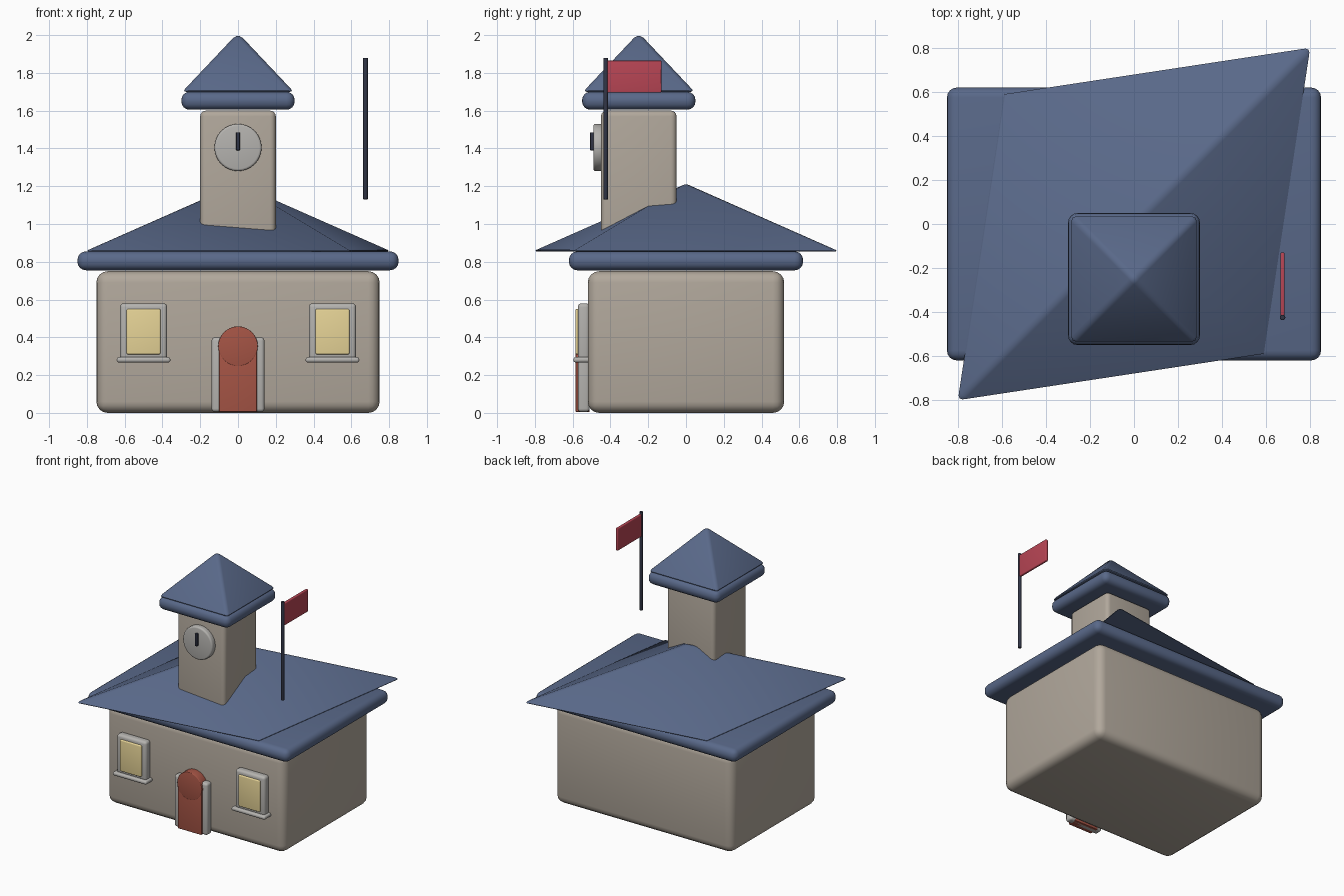
import bpy, bmesh
from math import radians
from mathutils import Matrix

if "Cube" in bpy.data.objects:
    bpy.data.objects.remove(bpy.data.objects["Cube"])


def material(name, r, g, b):
    m = bpy.data.materials.new(name)
    m.diffuse_color = (r, g, b, 1)
    m.use_nodes = True
    m.node_tree.nodes["Principled BSDF"].inputs["Base Color"].default_value = m.diffuse_color
    return m


WALL = material("wall_tan", 0.44, 0.39, 0.33)
ROOF = material("roof_blue", 0.10, 0.14, 0.25)
STONE = material("light_stone", 0.46, 0.45, 0.43)
GLASS = material("window_yellow", 0.80, 0.66, 0.31)
DOOR = material("door_red", 0.38, 0.09, 0.06)
FLAG = material("flag_red", 0.48, 0.06, 0.09)
DARK = material("dark_metal", 0.03, 0.035, 0.06)


def finish(bm, name, mat, bevel, segments=4):
    """Round the hard edges, then make a smooth-shaded object."""
    bmesh.ops.recalc_face_normals(bm, faces=bm.faces[:])
    if bevel:
        hard = [e for e in bm.edges if e.calc_face_angle(0) > radians(35)]
        bmesh.ops.bevel(bm, geom=hard, offset=bevel, segments=segments,
                        profile=0.5, affect='EDGES', clamp_overlap=True)
    me = bpy.data.meshes.new(name)
    bm.to_mesh(me)
    bm.free()
    me.materials.append(mat)
    ob = bpy.data.objects.new(name, me)
    bpy.context.collection.objects.link(ob)
    bpy.ops.object.select_all(action='DESELECT')
    ob.select_set(True)
    bpy.context.view_layer.objects.active = ob
    bpy.ops.object.shade_smooth_by_angle(angle=radians(38))
    return ob


def box(name, x, y, z, mat, bevel=0.01):
    """Box from (min, max) ranges on each axis."""
    bm = bmesh.new()
    bmesh.ops.create_cube(bm, size=1)
    for v in bm.verts:
        v.co = [(r[0] + r[1]) / 2 + c * (r[1] - r[0]) for r, c in zip((x, y, z), v.co)]
    return finish(bm, name, mat, bevel)


def cylinder(name, centre, radius, depth, mat, bevel=0.0, facing_front=False):
    bm = bmesh.new()
    m = Matrix.Translation(centre)
    if facing_front:
        m = m @ Matrix.Rotation(radians(90), 4, 'X')
    bmesh.ops.create_cone(bm, cap_ends=True, segments=32, radius1=radius,
                          radius2=radius, depth=depth, matrix=m)
    return finish(bm, name, mat, bevel, 3)


def pyramid(name, corners, base, apex, mat, bevel):
    bm = bmesh.new()
    ring = [bm.verts.new((x, y, base)) for x, y in corners]
    top = bm.verts.new(apex)
    bm.faces.new(ring[::-1])
    for i in range(4):
        bm.faces.new((ring[i], ring[(i + 1) % 4], top))
    return finish(bm, name, mat, bevel, 3)


# Main building with rounded eave slab and skewed hip roof
box("building_body", (-0.75, 0.75), (-0.52, 0.52), (0, 0.75), WALL, 0.06)
box("eave_slab", (-0.85, 0.85), (-0.62, 0.62), (0.755, 0.855), ROOF, 0.045)
pyramid("main_roof", [(-0.815, -0.815), (0.6, -0.6), (0.815, 0.815), (-0.6, 0.6)],
        0.855, (0, 0, 1.215), ROOF, 0.02)

# Clock tower
box("tower", (-0.2, 0.2), (-0.45, -0.05), (0.8, 1.6), WALL, 0.03)
box("tower_eave", (-0.3, 0.3), (-0.55, 0.05), (1.605, 1.7), ROOF, 0.043)
pyramid("tower_roof", [(-0.295, -0.545), (0.295, -0.545), (0.295, 0.045), (-0.295, 0.045)],
        1.7, (0, -0.25, 2.012), ROOF, 0.02)
cylinder("clock_face", (0, -0.465, 1.405), 0.125, 0.05, STONE, 0.012, True)
box("clock_hand", (-0.01, 0.01), (-0.508, -0.48), (1.39, 1.485), DARK, 0.004)

# Front door with arched top
box("door_frame", (-0.14, 0.14), (-0.573, -0.51), (0.005, 0.4), STONE, 0.018)
box("door_panel", (-0.1, 0.1), (-0.584, -0.51), (0.005, 0.355), DOOR, 0.005)
cylinder("door_arch", (0, -0.548, 0.353), 0.105, 0.075, DOOR, 0.005, True)

# Pair of windows
for side, cx in (("left", -0.5), ("right", 0.5)):
    box(side + "_window_frame", (cx - 0.125, cx + 0.125), (-0.573, -0.51), (0.28, 0.58), STONE, 0.02)
    box(side + "_window_pane", (cx - 0.09, cx + 0.09), (-0.585, -0.55), (0.31, 0.55), GLASS, 0.008)
    box(side + "_window_sill", (cx - 0.142, cx + 0.142), (-0.596, -0.51), (0.267, 0.295), STONE, 0.012)

# Flag and pole
cylinder("flag_pole", (0.675, -0.425, 1.505), 0.0125, 0.75, DARK, 0.003)
box("flag", (0.665, 0.685), (-0.42, -0.13), (1.695, 1.865), FLAG, 0.006)
